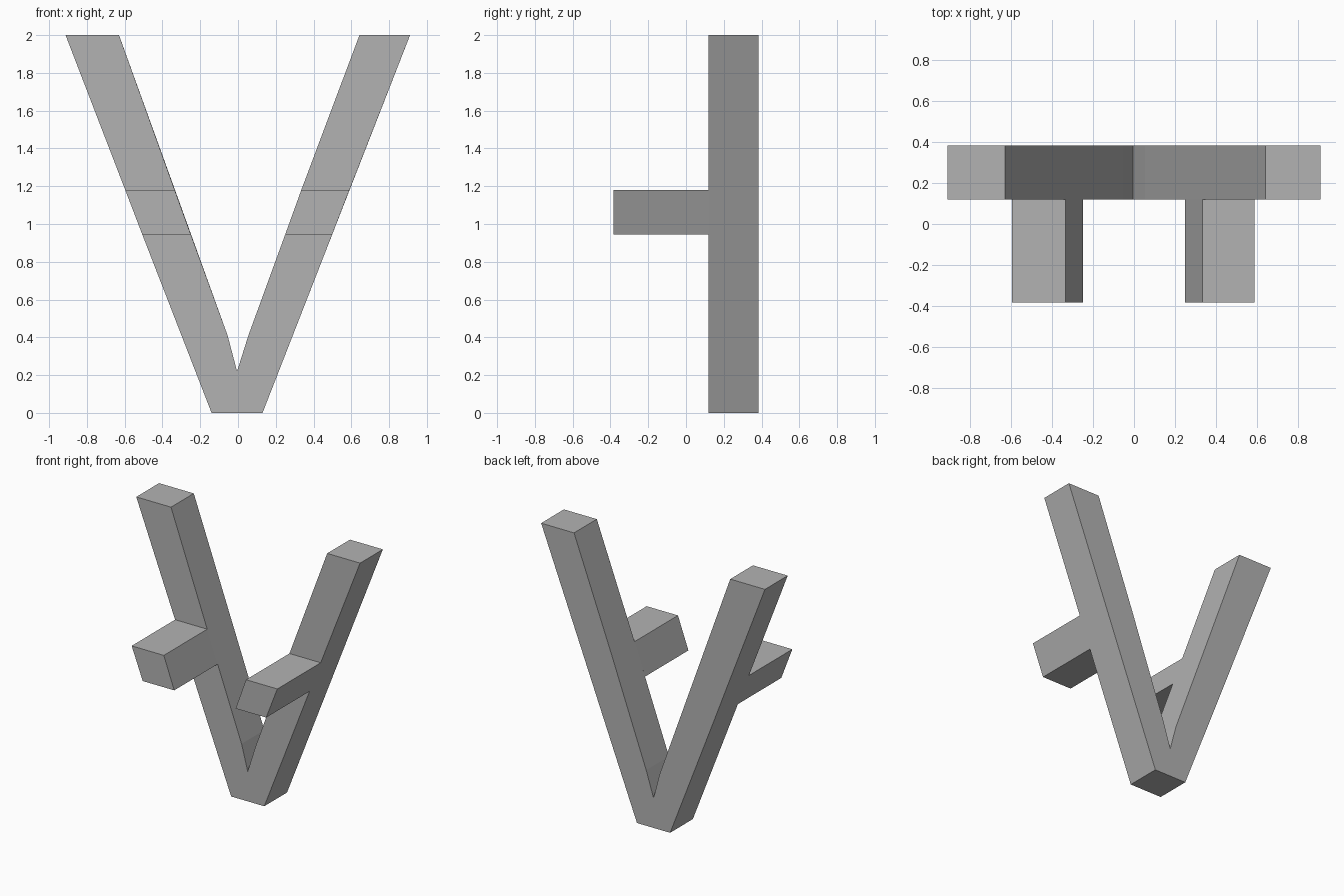
import bpy, bmesh, math

cube = bpy.data.objects.get("Cube")
if cube:
    bpy.data.objects.remove(cube, do_unlink=True)

BACK, FRONT, PEG_TIP = 0.385, 0.12, -0.385
PEG_LOW, PEG_HIGH, TOP = 0.945, 1.18, 2.0

grey = bpy.data.materials.new("plain grey")
grey.use_nodes = True
colour = (0.45, 0.45, 0.45, 1)
grey.diffuse_color = colour
grey.node_tree.nodes["Principled BSDF"].inputs["Base Color"].default_value = colour

bm = bmesh.new()


def points(*xz):
    return [bm.verts.new((x, FRONT, z)) for x, z in xz]


def extrude(faces, depth):
    new = bmesh.ops.extrude_face_region(bm, geom=faces)["geom"]
    verts = [g for g in new if isinstance(g, bmesh.types.BMVert)]
    bmesh.ops.translate(bm, verts=verts, vec=(0, depth, 0))


# Front outline: each arm runs in steps from peg bottom to peg top to arm end
foot = points((-0.14, 0), (0.13, 0))
crotch = points((0.055, 0.41), (-0.005, 0.22), (-0.055, 0.41))
right = [points((-0.507, PEG_LOW), (-0.25, PEG_LOW)),
         points((-0.597, PEG_HIGH), (-0.335, PEG_HIGH)),
         points((-0.913, TOP), (-0.63, TOP))]
left = [points((0.25, PEG_LOW), (0.499, PEG_LOW)),
        points((0.335, PEG_HIGH), (0.59, PEG_HIGH)),
        points((0.643, TOP), (0.911, TOP))]

bm.faces.new(foot + left[0][::-1] + crotch + right[0][::-1])
pegs = []
for arm in (left, right):
    for i, (low, high) in enumerate(zip(arm, arm[1:])):
        face = bm.faces.new(low + high[::-1])
        if i == 0:
            pegs.append(face)

# Thickness of the V, then the two pegs pulled out to the front
extrude(bm.faces[:], BACK - FRONT)
extrude(pegs, PEG_TIP - FRONT)
bmesh.ops.dissolve_limit(bm, angle_limit=math.radians(0.8),
                         verts=bm.verts[:], edges=bm.edges[:])
bmesh.ops.recalc_face_normals(bm, faces=bm.faces[:])

mesh = bpy.data.meshes.new("forked_stand")
bm.to_mesh(mesh)
bm.free()
mesh.materials.append(grey)
stand = bpy.data.objects.new("forked_stand", mesh)
bpy.context.collection.objects.link(stand)
